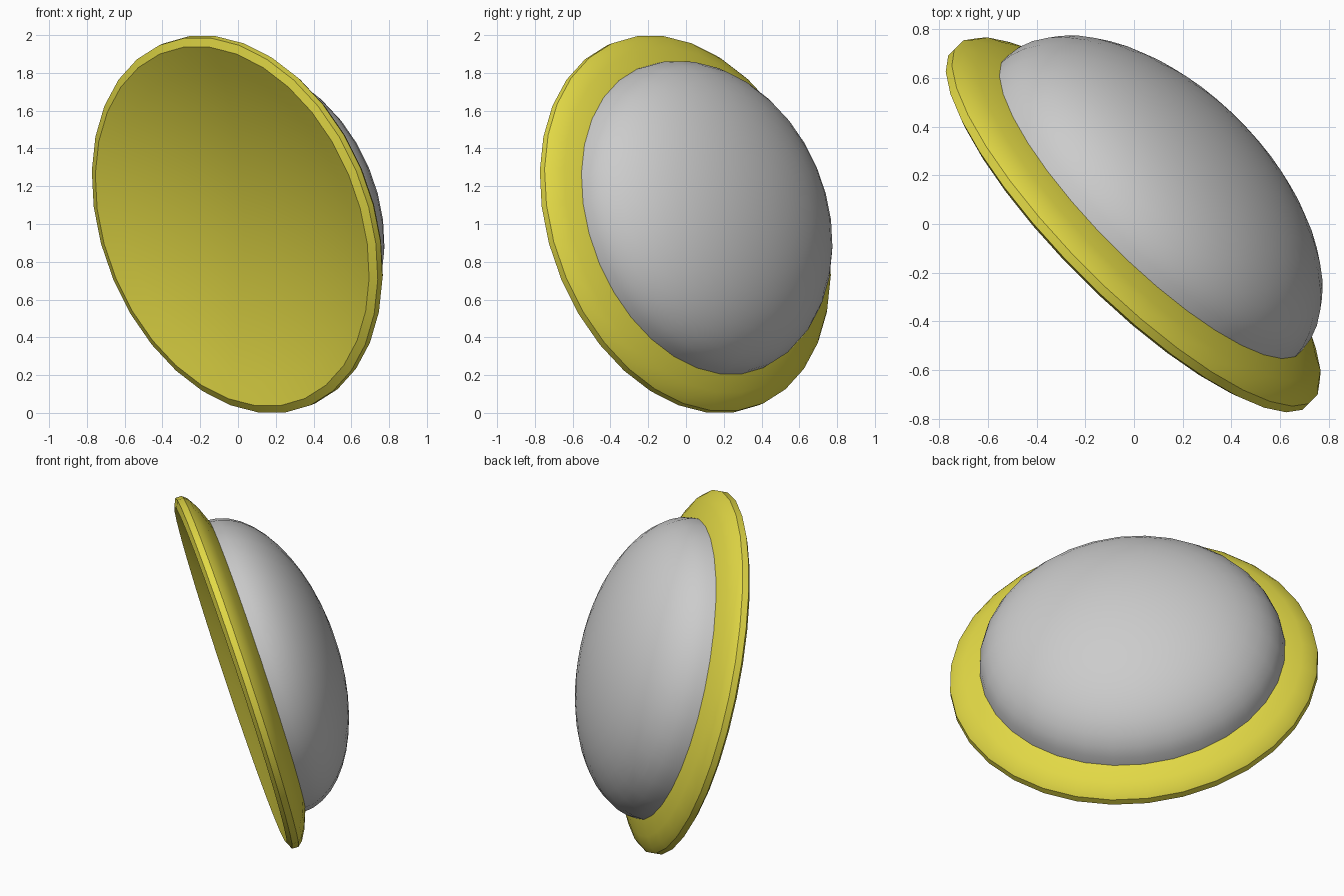
import bpy, math
from mathutils import Vector, Matrix

if "Cube" in bpy.data.objects:
    bpy.data.objects.remove(bpy.data.objects["Cube"])

SEG = 32
AXIS = Vector((0.681, 0.681, 0.27)).normalized()   # direction the dome points
PLACE = Matrix.Translation((0, 0, 1)) @ AXIS.to_track_quat('Z', 'Y').to_matrix().to_4x4()


def lathe(name, profile, angle):
    """Revolve (radius, height) points; zero radius makes a pole."""
    verts, faces, rings = [], [], []
    for r, h in profile:
        n = 1 if r < 1e-5 else SEG
        rings.append(range(len(verts), len(verts) + n))
        for i in range(n):
            a = 2 * math.pi * (i + 0.5) / SEG
            verts.append((r * math.cos(a), r * math.sin(a), h))
    for lo, hi in zip(rings, rings[1:]):
        for i in range(SEG):
            j = (i + 1) % SEG
            quad = [lo[i % len(lo)], lo[j % len(lo)], hi[j % len(hi)], hi[i % len(hi)]]
            faces.append(list(dict.fromkeys(quad)))
    mesh = bpy.data.meshes.new(name)
    mesh.from_pydata(verts, [], faces)
    mesh.transform(PLACE)
    mesh.update()
    ob = bpy.data.objects.new(name, mesh)
    bpy.context.collection.objects.link(ob)
    bpy.ops.object.select_all(action='DESELECT')
    ob.select_set(True)
    bpy.context.view_layer.objects.active = ob
    bpy.ops.object.shade_smooth_by_angle(angle=math.radians(angle))
    return ob


# Yellow dish: shallow concave front, bevelled lip, sloping back
DEPTH, LIP, FRONT = 0.17, 0.99, -0.045
bowl = [(LIP * k / 8, FRONT + DEPTH * (1 - (k / 8) ** 2)) for k in range(9)]
back = [(1.034, -0.025), (1.034, 0.012), (1.01, 0.04), (0.95, 0.075), (0.86, 0.11), (0.75, 0.145)]
dish = lathe("dish", bowl + back, 35)
yellow = bpy.data.materials.new("yellow")
yellow.diffuse_color = (0.76, 0.69, 0.06, 1)
yellow.use_nodes = True
yellow.node_tree.nodes["Principled BSDF"].inputs["Base Color"].default_value = yellow.diffuse_color
dish.data.materials.append(yellow)

# Grey domed housing behind the dish
BASE, RADIUS, HEIGHT, STEPS = 0.10, 0.86, 0.475, 12
arc = [math.pi / 2 * k / STEPS for k in range(STEPS + 1)]
dome = [(RADIUS * math.cos(a), BASE + HEIGHT * math.sin(a)) for a in arc]
lathe("dome_housing", dome, 40)
